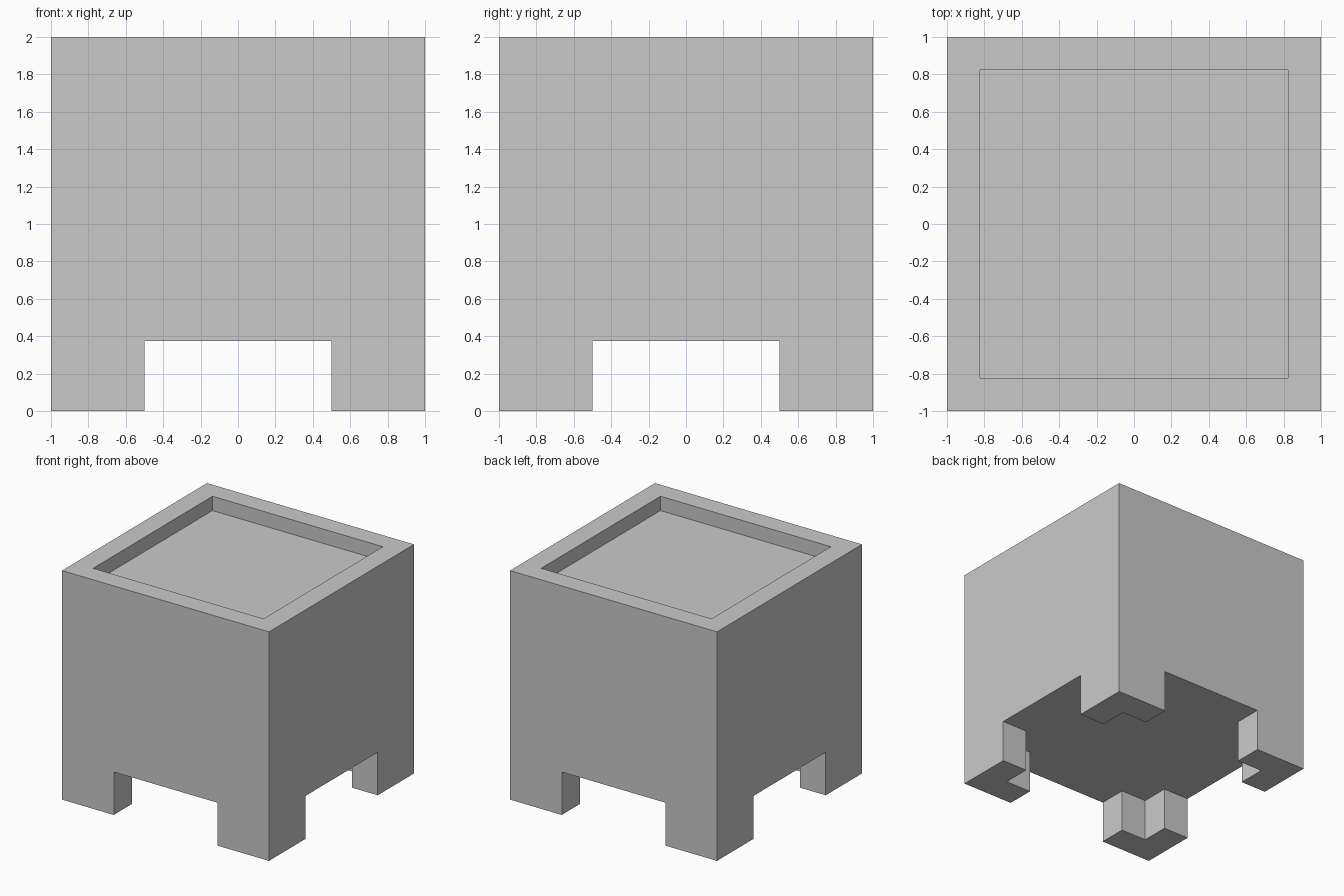
import bpy, bmesh

if "Cube" in bpy.data.objects:
    bpy.data.objects.remove(bpy.data.objects["Cube"])

grey = bpy.data.materials.new("plain grey")
grey.diffuse_color = (0.59, 0.59, 0.59, 1)
grey.use_nodes = True
grey.node_tree.nodes["Principled BSDF"].inputs["Base Color"].default_value = grey.diffuse_color

LEG_H = 0.375      # height of the legs
RIM = 0.25         # width of the rim
DEPTH = 0.125      # depth of the recess inside the rim


def finish(name, bm):
    bmesh.ops.recalc_face_normals(bm, faces=bm.faces)
    mesh = bpy.data.meshes.new(name)
    bm.to_mesh(mesh)
    bm.free()
    mesh.materials.append(grey)
    obj = bpy.data.objects.new(name, mesh)
    bpy.context.collection.objects.link(obj)


def prism(outline, z0, z1):
    """Closed upright prism; returns the bmesh and its top face."""
    bm = bmesh.new()
    low = [bm.verts.new((x, y, z0)) for x, y in outline]
    high = [bm.verts.new((x, y, z1)) for x, y in outline]
    bm.faces.new(low[::-1])
    top = bm.faces.new(high)
    n = len(outline)
    for i in range(n):
        j = (i + 1) % n
        bm.faces.new((low[i], low[j], high[j], high[i]))
    bm.normal_update()
    return bm, top


# Square pot body: inset the top for the rim, then sink the middle
bm, top = prism(((-1, -1), (1, -1), (1, 1), (-1, 1)), LEG_H, 2)
bmesh.ops.inset_region(bm, faces=[top], thickness=RIM)
middle = min((f for f in bm.faces if all(v.co.z > 1.99 for v in f.verts)),
             key=lambda f: f.calc_center_median().xy.length
             + max(v.co.xy.length for v in f.verts))
walls = bmesh.ops.extrude_discrete_faces(bm, faces=[middle])
bmesh.ops.translate(bm, verts=walls["faces"][0].verts, vec=(0, 0, -DEPTH))
finish("pot_body", bm)

# L-shaped corner legs, open towards the middle
L_SHAPE = ((1, 1), (0.5, 1), (0.5, 0.75), (0.75, 0.75), (0.75, 0.5), (1, 0.5))
for side, sx in (("left", -1), ("right", 1)):
    for end, sy in (("front", -1), ("back", 1)):
        bm, cap = prism([(sx * x, sy * y) for x, y in L_SHAPE], 0, LEG_H)
        # leave the join with the body open
        bmesh.ops.delete(bm, geom=[cap], context='FACES_ONLY')
        finish(f"{end}_{side}_leg", bm)
